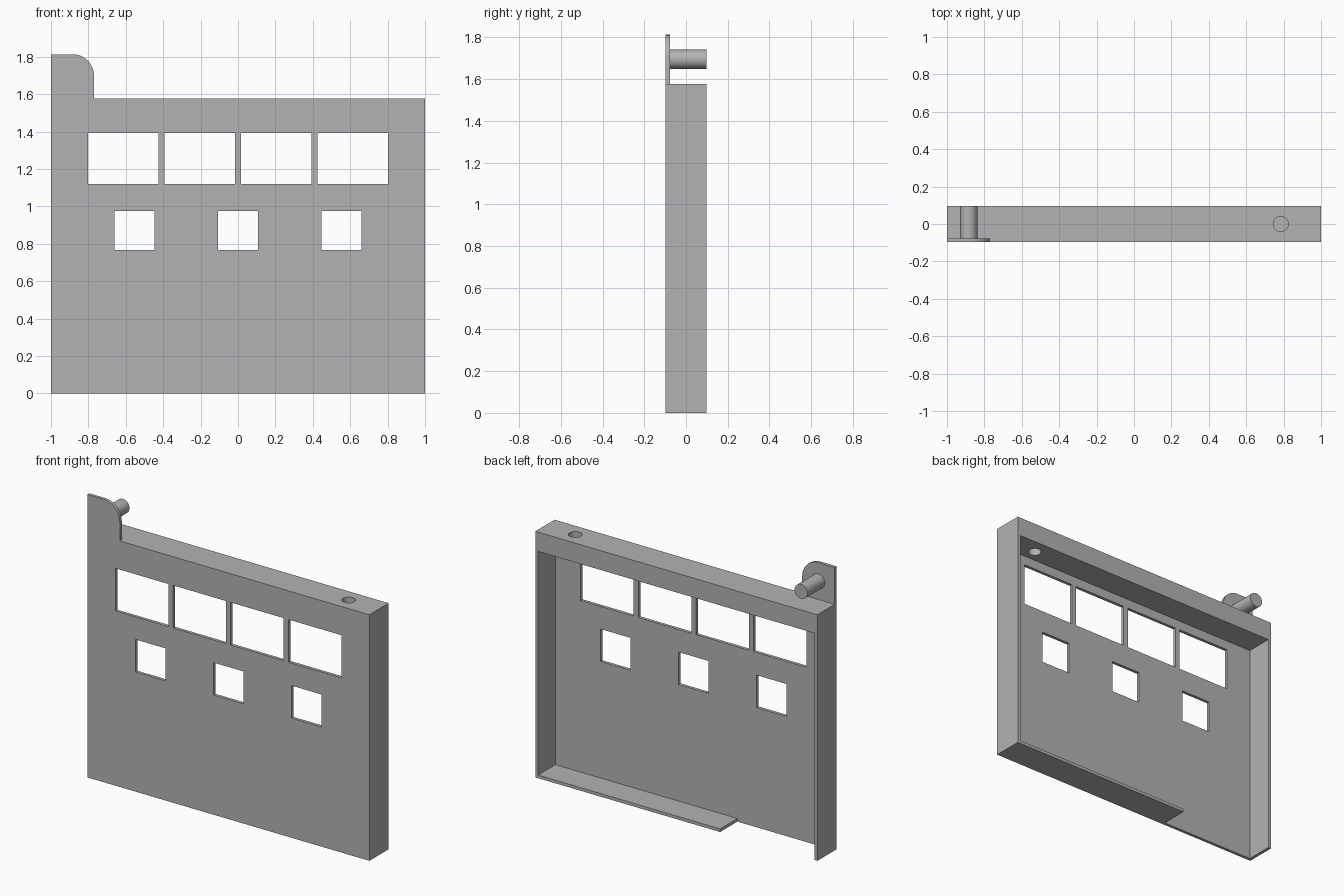
import bpy
import bmesh
from math import sin, cos, pi, radians
from mathutils import Matrix

if "Cube" in bpy.data.objects:
    bpy.data.objects.remove(bpy.data.objects["Cube"])

grey = bpy.data.materials.new("plain grey")
grey.use_nodes = True
grey.diffuse_color = (0.45, 0.45, 0.45, 1)
grey.node_tree.nodes["Principled BSDF"].inputs["Base Color"].default_value = grey.diffuse_color

FRONT, BACK = -0.0975, 0.0975
WALL = 0.02
INNER = FRONT + WALL
HEIGHT, TAB_TOP = 1.577, 1.813


def finish(name, bm):
    bmesh.ops.recalc_face_normals(bm, faces=bm.faces)
    mesh = bpy.data.meshes.new(name)
    bm.to_mesh(mesh)
    bm.free()
    mesh.materials.append(grey)
    obj = bpy.data.objects.new(name, mesh)
    bpy.context.collection.objects.link(obj)
    return obj


def prism(name, outline, y0, y1):
    """Extrude an x-z outline along y."""
    bm = bmesh.new()
    face = bm.faces.new([bm.verts.new((x, y0, z)) for x, z in outline])
    new = bmesh.ops.extrude_face_region(bm, geom=[face])["geom"]
    verts = [v for v in new if isinstance(v, bmesh.types.BMVert)]
    bmesh.ops.translate(bm, verts=verts, vec=(0, y1 - y0, 0))
    return finish(name, bm)


def box(name, x0, x1, y0, y1, z0, z1):
    return prism(name, [(x0, z0), (x1, z0), (x1, z1), (x0, z1)], y0, y1)


def cylinder(name, radius, depth, matrix):
    bm = bmesh.new()
    bmesh.ops.create_cone(bm, cap_ends=True, segments=48, radius1=radius,
                          radius2=radius, depth=depth, matrix=matrix)
    return finish(name, bm)


def select(obj):
    bpy.ops.object.select_all(action="DESELECT")
    obj.select_set(True)
    bpy.context.view_layer.objects.active = obj


def combine(obj, other, operation):
    """Apply a boolean and discard the helper."""
    mod = obj.modifiers.new(operation, "BOOLEAN")
    mod.object, mod.operation, mod.solver = other, operation, "EXACT"
    select(obj)
    bpy.ops.object.modifier_apply(modifier=mod.name)
    bpy.data.objects.remove(other)


# Front plate with the rounded tab at its corner
R, TAB_X = 0.115, -0.77
arc = [(TAB_X - R + R * cos(a), TAB_TOP - R + R * sin(a))
       for a in (i * pi / 32 for i in range(17))]
outline = [(-1, 0), (1, 0), (1, HEIGHT), (TAB_X, HEIGHT)] + arc + [(-1, TAB_TOP)]
panel = prism("panel_housing", outline, FRONT, INNER)

# Rear rim with a deep top bar, thin sides and a part-length floor
combine(panel, box("rim", -1, 1, FRONT + WALL / 2, BACK, 0, HEIGHT), "UNION")
combine(panel, box("cavity", -1 + WALL, 1 - WALL, INNER, 0.3, WALL, 1.453), "DIFFERENCE")
combine(panel, box("floor_gap", -1 + WALL, -0.31, INNER, 0.3, -0.1, 0.1), "DIFFERENCE")

# Row of wide windows and row of small square windows
for cx in (-0.613, -0.204, 0.204, 0.613):
    combine(panel, box("wide_cut", cx - 0.188, cx + 0.188, -0.2, 0, 1.12, 1.393), "DIFFERENCE")
for cx in (-0.553, 0, 0.553):
    combine(panel, box("small_cut", cx - 0.106, cx + 0.106, -0.2, 0, 0.767, 0.975), "DIFFERENCE")

# Round hole through the top bar
combine(panel, cylinder("hole_cut", 0.04, 0.4, Matrix.Translation((0.785, 0, 1.52))), "DIFFERENCE")

# Pin on the back of the tab
length = BACK - INNER
pin = cylinder("tab_pin", 0.046, length,
               Matrix.Translation((-0.884, INNER + length / 2, 1.695)) @ Matrix.Rotation(pi / 2, 4, "X"))

for obj in (panel, pin):
    select(obj)
    bpy.ops.object.shade_smooth_by_angle(angle=radians(30))
